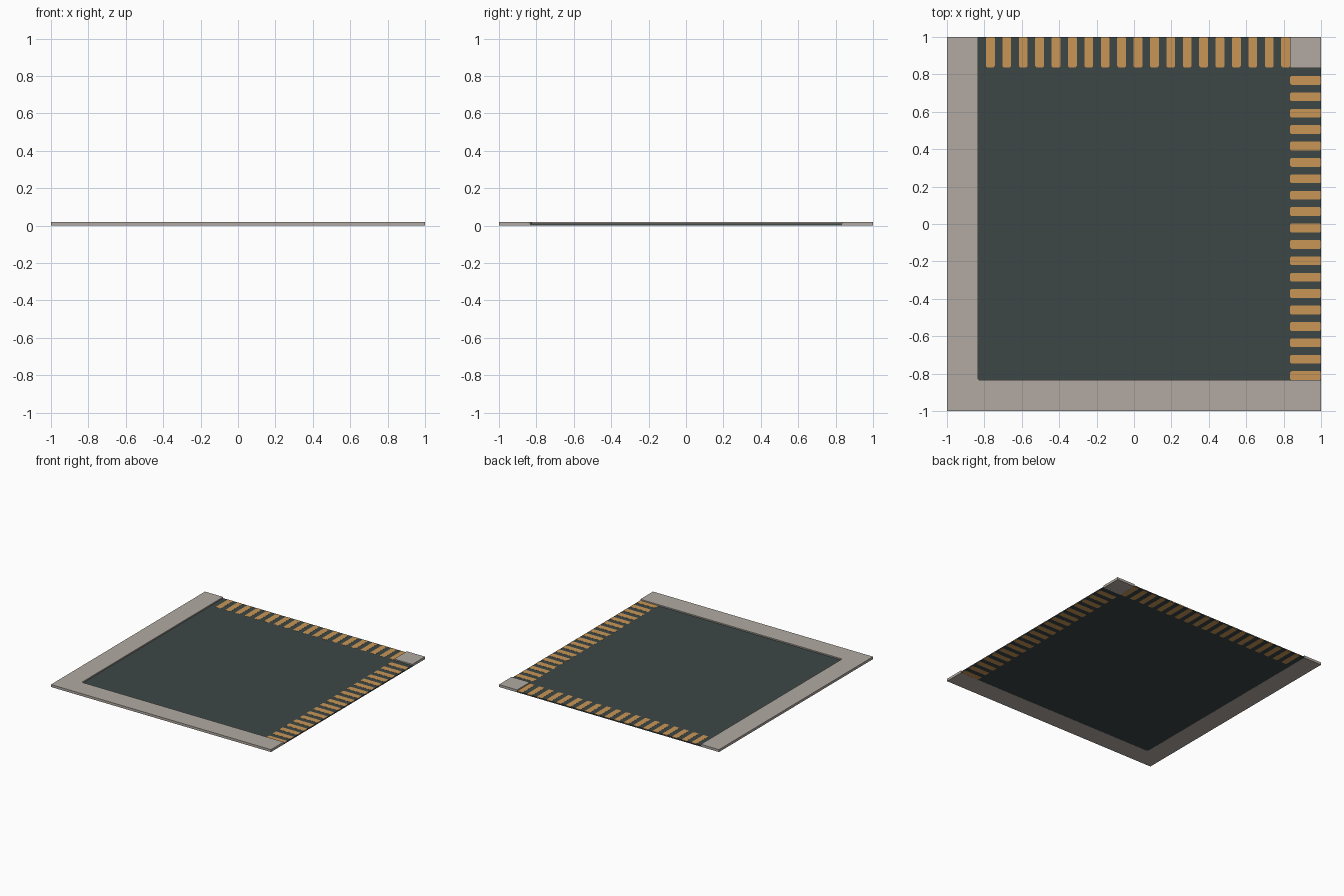
import bpy, bmesh

if "Cube" in bpy.data.objects:
    bpy.data.objects.remove(bpy.data.objects["Cube"])

def mat(name, rgb):
    m = bpy.data.materials.new(name)
    m.diffuse_color = (*rgb, 1)
    m.use_nodes = True
    m.node_tree.nodes["Principled BSDF"].inputs["Base Color"].default_value = m.diffuse_color
    return m

ASPHALT = mat("dark asphalt", (0.045, 0.061, 0.061))
PAVING = mat("warm grey paving", (0.445, 0.402, 0.362))
PAINT = mat("ochre paint", (0.58, 0.305, 0.092))

E = 0.835    # kerb line
PITCH = 0.0877

def prism(name, outline, z0, z1, material):
    """Extrude a flat outline from z0 to z1."""
    bm = bmesh.new()
    face = bm.faces.new([bm.verts.new((x, y, z0)) for x, y in outline])
    ext = bmesh.ops.extrude_face_region(bm, geom=[face])
    for v in ext["geom"]:
        if isinstance(v, bmesh.types.BMVert):
            v.co.z = z1
    bmesh.ops.recalc_face_normals(bm, faces=bm.faces)
    me = bpy.data.meshes.new(name)
    bm.to_mesh(me)
    bm.free()
    me.materials.append(material)
    ob = bpy.data.objects.new(name, me)
    bpy.context.collection.objects.link(ob)
    return ob

def rect(x0, y0, x1, y1, c=0.0):
    """Rectangle outline, optionally with clipped corners."""
    if not c:
        return [(x0, y0), (x1, y0), (x1, y1), (x0, y1)]
    return [(x0 + c, y0), (x1 - c, y0), (x1, y0 + c), (x1, y1 - c),
            (x1 - c, y1), (x0 + c, y1), (x0, y1 - c), (x0, y0 + c)]

# Road surface, L-shaped around the corner island
prism("road", [(-E, -E), (1, -E), (1, E), (E, E), (E, 1), (-E, 1)], 0.0005, 0.01, ASPHALT)

# L-shaped pavement with a slightly clipped inner corner
c = 0.008
prism("pavement", [(-1, -1), (1, -1), (1, -E), (-E + c, -E), (-E, -E + c), (-E, 1), (-1, 1)],
      0, 0.02, PAVING)
prism("corner_island", rect(E, E, 1, 1), 0, 0.02, PAVING)

# Crossing stripes along the back and right edges
for i in range(19):
    a = -0.768 + i * PITCH
    prism("back_stripe", rect(a - 0.0235, E + 0.003, a + 0.0235, 1, 0.006), 0, 0.0108, PAINT)
    prism("right_stripe", rect(E, -a - 0.0235, 1, -a + 0.0235, 0.006), 0, 0.0108, PAINT)
